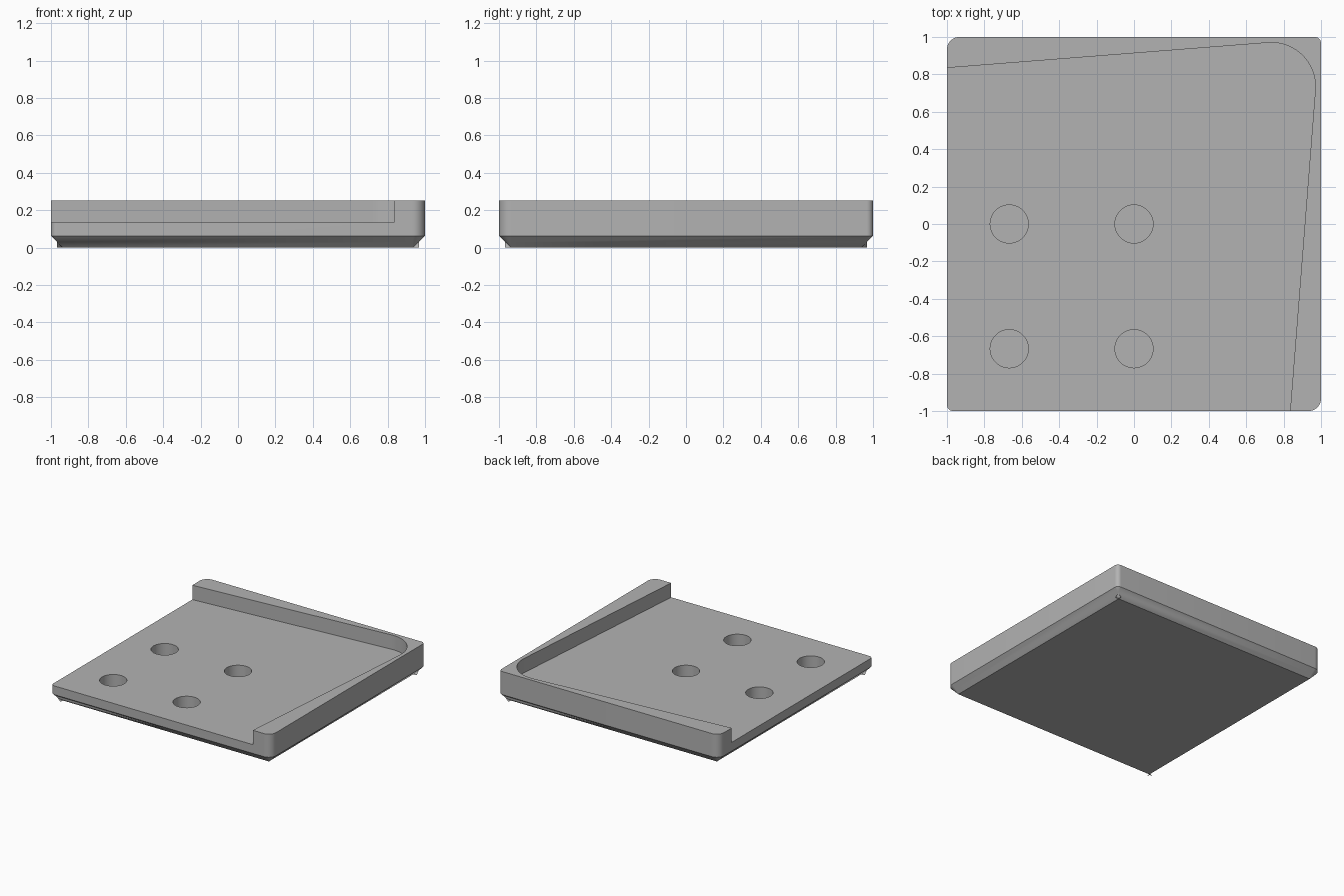
import bpy, bmesh
from math import sin, cos, radians, pi

if "Cube" in bpy.data.objects:
    bpy.data.objects.remove(bpy.data.objects["Cube"])

TOP, FLOOR, CHAMFER = 0.253, 0.135, 0.063
SMALL, LARGE = 0.033, 0.067      # corner radii, alternating round the plate
HOLE_BOTTOM = 0.025

grey = bpy.data.materials.new("plain grey")
grey.use_nodes = True
grey.diffuse_color = (0.45, 0.45, 0.45, 1)
grey.node_tree.nodes["Principled BSDF"].inputs["Base Color"].default_value = grey.diffuse_color


def finish(bm, name):
    bmesh.ops.remove_doubles(bm, verts=bm.verts[:], dist=1e-5)
    bmesh.ops.recalc_face_normals(bm, faces=bm.faces[:])
    mesh = bpy.data.meshes.new(name)
    bm.to_mesh(mesh)
    bm.free()
    obj = bpy.data.objects.new(name, mesh)
    bpy.context.collection.objects.link(obj)
    mesh.materials.append(grey)
    return obj


def loft(name, rings):
    """Join equal-length rings of points and cap both ends."""
    bm = bmesh.new()
    loops = [[bm.verts.new(p) for p in ring] for ring in rings]
    for low, high in zip(loops, loops[1:]):
        for i in range(len(low)):
            j = (i + 1) % len(low)
            bm.faces.new((low[i], low[j], high[j], high[i]))
    bm.faces.new(loops[0][::-1])
    bm.faces.new(loops[-1])
    # Weld corners that have shrunk to a point
    bmesh.ops.dissolve_degenerate(bm, dist=1e-5, edges=bm.edges[:])
    return finish(bm, name)


def plate_ring(inset, z, steps=10):
    """Rounded square outline shrunk by inset, corners mitred when used up."""
    ring = []
    for k, (sx, sy) in enumerate(((1, 1), (-1, 1), (-1, -1), (1, -1))):
        radius = max((LARGE if k % 2 else SMALL) - inset, 0)
        centre = 1 - inset - radius
        for i in range(steps + 1):
            a = (k + i / steps) * pi / 2
            ring.append((sx * centre + radius * cos(a), sy * centre + radius * sin(a), z))
    return ring


def cut(target, cutter):
    cutter.hide_render = True
    mod = target.modifiers.new("cut", 'BOOLEAN')
    mod.operation, mod.solver, mod.object = 'DIFFERENCE', 'EXACT', cutter
    bpy.context.view_layer.objects.active = target
    bpy.ops.object.modifier_apply(modifier=mod.name)
    bpy.data.objects.remove(cutter)


# Plate with chamfered underside
plate = loft("corner_plate", [
    plate_ring(CHAMFER, 0),
    plate_ring(SMALL, CHAMFER - SMALL),
    plate_ring(0, CHAMFER),
    plate_ring(0, TOP)])

# Recess that leaves two tapering rails and a rounded inside corner
outline = [(-1.2, 0.819)]
for i in range(33):
    a = radians(94.5 - 99 * i / 32)
    outline.append((0.735 + 0.235 * cos(a), 0.735 + 0.235 * sin(a)))
outline += [(0.819, -1.2), (-1.2, -1.2)]
cut(plate, loft("recess_cutter", [[(x, y, z) for x, y in outline] for z in (FLOOR, 0.4)]))

# Four blind round holes
for x in (-0.667, 0):
    for y in (-0.667, 0):
        circle = [(x + 0.102 * cos(i * pi / 24), y + 0.102 * sin(i * pi / 24)) for i in range(48)]
        cut(plate, loft("hole_cutter", [[(u, v, z) for u, v in circle] for z in (HOLE_BOTTOM, 0.2)]))

# Tiny pointed feet under the two tight corners
for name, s in (("back_left_foot", 1), ("front_right_foot", -1)):
    c, r = 1 - SMALL, CHAMFER - SMALL
    base = [(1 - CHAMFER, 1 - CHAMFER)]
    base += [(c - r * cos(i * pi / 16), c - r * sin(i * pi / 16)) for i in range(9)]
    bm = bmesh.new()
    tip = bm.verts.new((s * c, s * c, CHAMFER - SMALL))
    verts = [bm.verts.new((s * x, s * y, 0)) for x, y in base]
    for i in range(len(verts)):
        bm.faces.new((verts[i - 1], verts[i], tip))
    bm.faces.new(verts)
    finish(bm, name)

# Smooth the round walls and keep the edges sharp
bpy.ops.object.select_all(action='DESELECT')
plate.select_set(True)
bpy.context.view_layer.objects.active = plate
bpy.ops.object.shade_smooth_by_angle(angle=radians(30))
